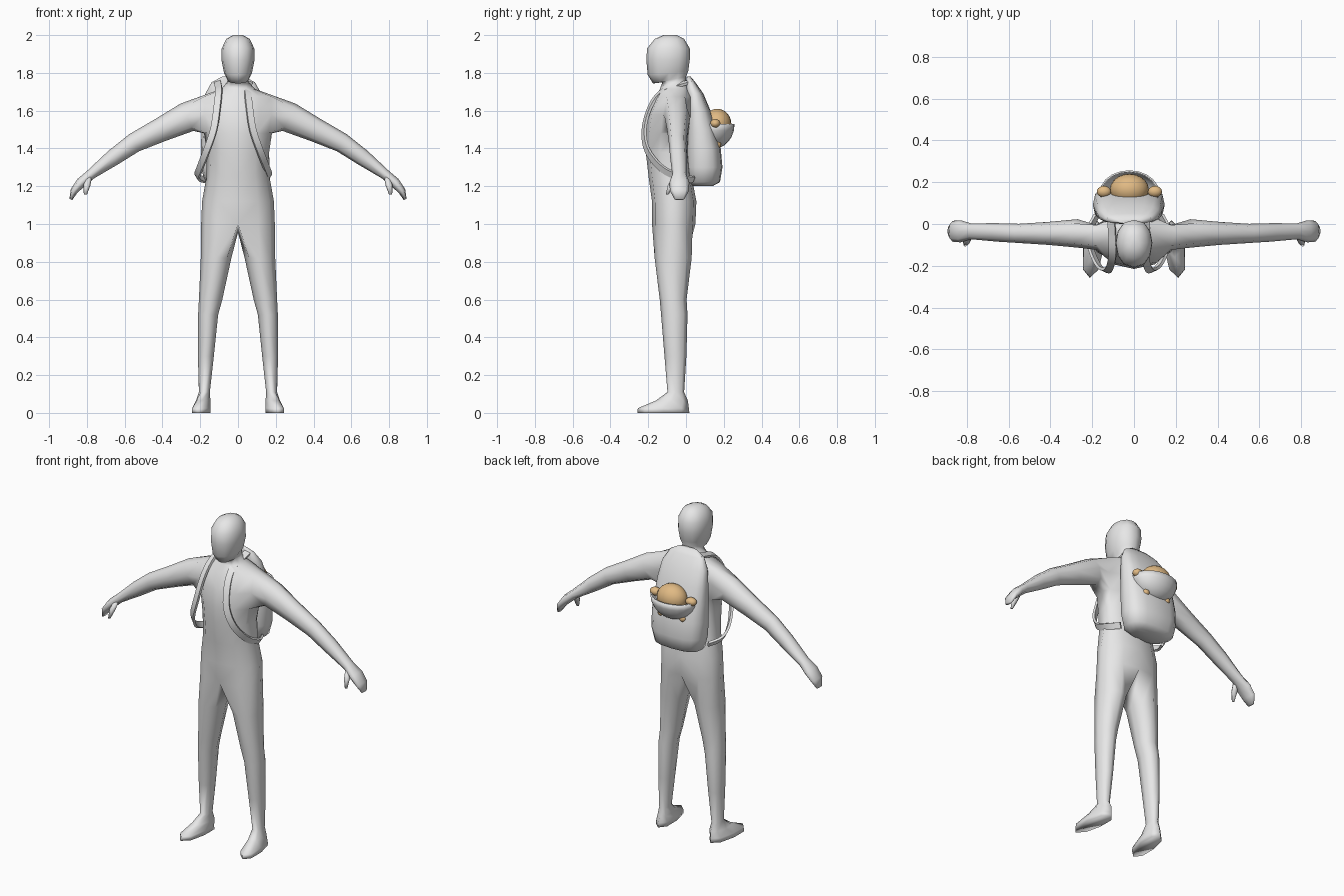
import bpy, bmesh, math
from mathutils import Vector

if "Cube" in bpy.data.objects:
    bpy.data.objects.remove(bpy.data.objects["Cube"])

def material(name, col):
    m = bpy.data.materials.new(name)
    m.diffuse_color = (*col, 1)
    m.use_nodes = True
    m.node_tree.nodes["Principled BSDF"].inputs["Base Color"].default_value = m.diffuse_color
    return m

GREY = material("clay grey", (0.8, 0.8, 0.8))
TAN = material("plush tan", (0.75, 0.49, 0.23))
PX = -0.025  # the pack sits slightly off centre

def finish(bm, name, mat, sharp=None):
    bmesh.ops.recalc_face_normals(bm, faces=bm.faces[:])
    me = bpy.data.meshes.new(name)
    bm.to_mesh(me)
    bm.free()
    me.materials.append(mat)
    ob = bpy.data.objects.new(name, me)
    bpy.context.collection.objects.link(ob)
    for p in me.polygons:
        p.use_smooth = True
    if sharp:
        bpy.ops.object.select_all(action='DESELECT')
        ob.select_set(True)
        bpy.context.view_layer.objects.active = ob
        bpy.ops.object.shade_smooth_by_angle(angle=math.radians(sharp))
    return ob

def bridge(bm, a, b):
    n = len(a)
    for i in range(n):
        j = (i + 1) % n
        bm.faces.new((a[i], a[j], b[j], b[i]))

def ring(bm, pts):
    return [bm.verts.new(p) for p in pts]

def loft(bm, rings):
    rs = [ring(bm, r) for r in rings]
    for a, b in zip(rs, rs[1:]):
        bridge(bm, a, b)
    bm.faces.new(rs[0])
    bm.faces.new(rs[-1])

# ---- body: one half, mirrored ----
bm = bmesh.new()

def half_ring(z, w, yf, yb, mid, slope=0.0):
    pts = []
    for i in range(7):
        a = math.radians(-90 + 30 * i)
        s, c = math.sin(a), math.cos(a)
        x = 0 if i in (0, 6) else w * c ** 0.85
        y = mid + ((yb - mid) if s > 0 else (mid - yf)) * s
        pts.append((x, y, z + slope * s))
    return ring(bm, pts)

# torso, neck and head: height, half width, front, back, middle, tilt
trunk = [half_ring(*r) for r in (
    (1.00, .195, -.18, .05, -.06), (1.12, .190, -.18, .055, -.06),
    (1.25, .167, -.198, .03, -.06), (1.38, .165, -.213, .015, -.06),
    (1.48, .180, -.215, .02, -.05), (1.58, .200, -.203, .035, -.045),
    (1.675, .200, -.160, .035, -.045), (1.715, .09, -.138, .02, -.05),
    (1.750, .058, -.125, .0, -.06), (1.762, .056, -.175, .0, -.09, .018),
    (1.80, .074, -.203, .012, -.09, .01), (1.87, .088, -.21, .02, -.09),
    (1.93, .086, -.206, .02, -.09), (1.98, .062, -.165, -.01, -.09),
    (2.00, .025, -.12, -.05, -.09))]
for k, (a, b) in enumerate(zip(trunk, trunk[1:])):
    for i in range(6):
        if k in (4, 5) and i in (2, 3):
            continue  # opening for the arm
        bm.faces.new((a[i], a[i + 1], b[i + 1], b[i]))
bm.faces.new(trunk[-1])

# arm and hand, grown out of the opening: x, z, y, depth radius, height radius
lo, me_, hi = trunk[4:7]
prev = [lo[2], lo[3], lo[4], me_[4], hi[4], hi[3], hi[2], me_[2]]
arm = [(.27, 1.565, -.045, .068, .080), (.41, 1.498, -.045, .055, .064),
       (.55, 1.430, -.045, .046, .052), (.66, 1.352, -.04, .044, .044),
       (.78, 1.262, -.035, .038, .027), (.83, 1.22, -.035, .053, .027),
       (.868, 1.175, -.035, .05, .02), (.885, 1.13, -.035, .025, .008)]
DY = [-.72, 0, .72, 1, .72, 0, -.72, -1]
DU = [-.72, -1, -.72, 0, .72, 1, .72, 0]
for k, (x, z, y, ry, ru) in enumerate(arm):
    p, q = arm[max(k - 1, 0)], arm[min(k + 1, len(arm) - 1)]
    d = Vector((q[0] - p[0], 0, q[1] - p[1])).normalized()
    cur = ring(bm, [(x - d.z * ru * u, y + ry * v, z + d.x * ru * u) for v, u in zip(DY, DU)])
    bridge(bm, prev, cur)
    prev = cur
bm.faces.new(prev)

# thumb
loft(bm, [[(x + r * math.cos(t * math.pi / 3), y + r * math.sin(t * math.pi / 3), z)
           for t in range(6)]
          for x, y, z, r in ((.79, -.055, 1.25, .017), (.80, -.08, 1.205, .019),
                             (.808, -.10, 1.155, .008))])

# leg and foot: x, y, z, radii, outward turn, squareness of the foot
prev = trunk[0] + [bm.verts.new((0, -.06, .955))]
for x, y, z, rx, ry, turn, sq in (
        (.116, -.068, .82, .081, .098, 0, 1), (.145, -.068, .60, .062, .071, 0, 1),
        (.158, -.062, .52, .053, .070, 0, 1), (.170, -.056, .30, .042, .058, 0, 1),
        (.178, -.054, .11, .029, .044, 0, 1), (.184, -.075, .065, .038, .085, .12, 1),
        (.194, -.120, .025, .048, .135, .12, .75), (.195, -.120, .0, .049, .138, .12, .75)):
    pts = []
    for k in range(8):
        a = math.radians(-135 + 45 * k)
        c, s = math.cos(a), math.sin(a)
        dy = ry * s
        pts.append((x + rx * math.copysign(abs(c) ** sq, c) - turn * dy, y + dy, z))
    cur = ring(bm, pts)
    bridge(bm, prev, cur)
    prev = cur
bm.faces.new(prev)
body = finish(bm, "body", GREY)
mir = body.modifiers.new("Mirror", 'MIRROR')
mir.use_clip = True

# ---- backpack: height, half width, front, back ----
bm = bmesh.new()
rings = []
for z, w, yf, yb in ((1.20, .10, .03, .14), (1.222, .152, .01, .18), (1.30, .17, 0, .193),
                     (1.40, .172, 0, .184), (1.50, .167, 0, .160), (1.60, .16, 0, .130),
                     (1.69, .148, 0, .092), (1.75, .115, 0, .05), (1.78, .06, .003, .025)):
    pts = []
    for k in range(16):
        a = math.tau * k / 16
        c, s = math.cos(a), math.sin(a)
        pts.append((PX + w * math.copysign(abs(c) ** .75, c),
                    (yf + yb) / 2 + (yb - yf) / 2 * math.copysign(abs(s) ** .75, s), z))
    rings.append(pts)
loft(bm, rings)
finish(bm, "backpack", GREY, 60)

# ---- shoulder straps: flat ribbons over the shoulders ----
path = [Vector(p) for p in ((.06, .03, 1.755), (.055, -.04, 1.735), (.052, -.13, 1.70),
                            (.06, -.19, 1.62), (.078, -.222, 1.50), (.115, -.205, 1.39),
                            (.152, -.13, 1.295), (.165, -.04, 1.25), (.13, .04, 1.235))]
fine = []
for i in range(len(path) - 1):
    p0, p1, p2, p3 = path[max(i - 1, 0)], path[i], path[i + 1], path[min(i + 2, len(path) - 1)]
    for s in range(4):
        t = s / 4
        fine.append(.5 * (2 * p1 + (p2 - p0) * t + (2 * p0 - 5 * p1 + 4 * p2 - p3) * t * t
                          + (3 * p1 - p0 - 3 * p2 + p3) * t ** 3))
fine.append(path[-1])
for side, flip in (("left", False), ("right", True)):
    bm = bmesh.new()
    rings = []
    for i, p in enumerate(fine):
        tan = (fine[min(i + 1, len(fine) - 1)] - fine[max(i - 1, 0)]).normalized()
        n = Vector((p.x / .17, (p.y + .07) / .13, (p.z - 1.45) / .3))
        w = tan.cross(n).normalized()
        n = w.cross(tan).normalized()
        pts = [p + w * .018 * a + n * .007 * b for a, b in ((-1, -1), (1, -1), (1, 1), (-1, 1))]
        rings.append([Vector((2 * PX - v.x, v.y, v.z)) if flip else v for v in pts])
    loft(bm, rings)
    finish(bm, side + "_strap", GREY, 40)

# ---- plush toy tucked in the pocket ----
def blob(name, loc, rad, mat, bowl=False):
    bm = bmesh.new()
    bmesh.ops.create_uvsphere(bm, u_segments=20, v_segments=12, radius=1)
    if bowl:
        bmesh.ops.delete(bm, geom=[v for v in bm.verts if v.co.z > .01], context='VERTS')
    for v in bm.verts:
        v.co = Vector(loc) + Vector([c * r for c, r in zip(v.co, rad)])
    return finish(bm, name, mat)

TX = -.022
blob("toy_head", (TX, .165, 1.53), (.093, .075, .08), TAN)
for side, s in (("left", 1), ("right", -1)):
    blob(side + "_toy_paw", (TX + s * .122, .155, 1.532), (.034, .027, .024), TAN)
    blob(side + "_toy_foot", (TX + s * .074, .165, 1.42), (.021, .021, .021), TAN)

# ---- open bowl pocket ----
pocket = blob("pocket", (TX, .15, 1.528), (.142, .107, .128), GREY, bowl=True)
sol = pocket.modifiers.new("Solidify", 'SOLIDIFY')
sol.thickness = .008
